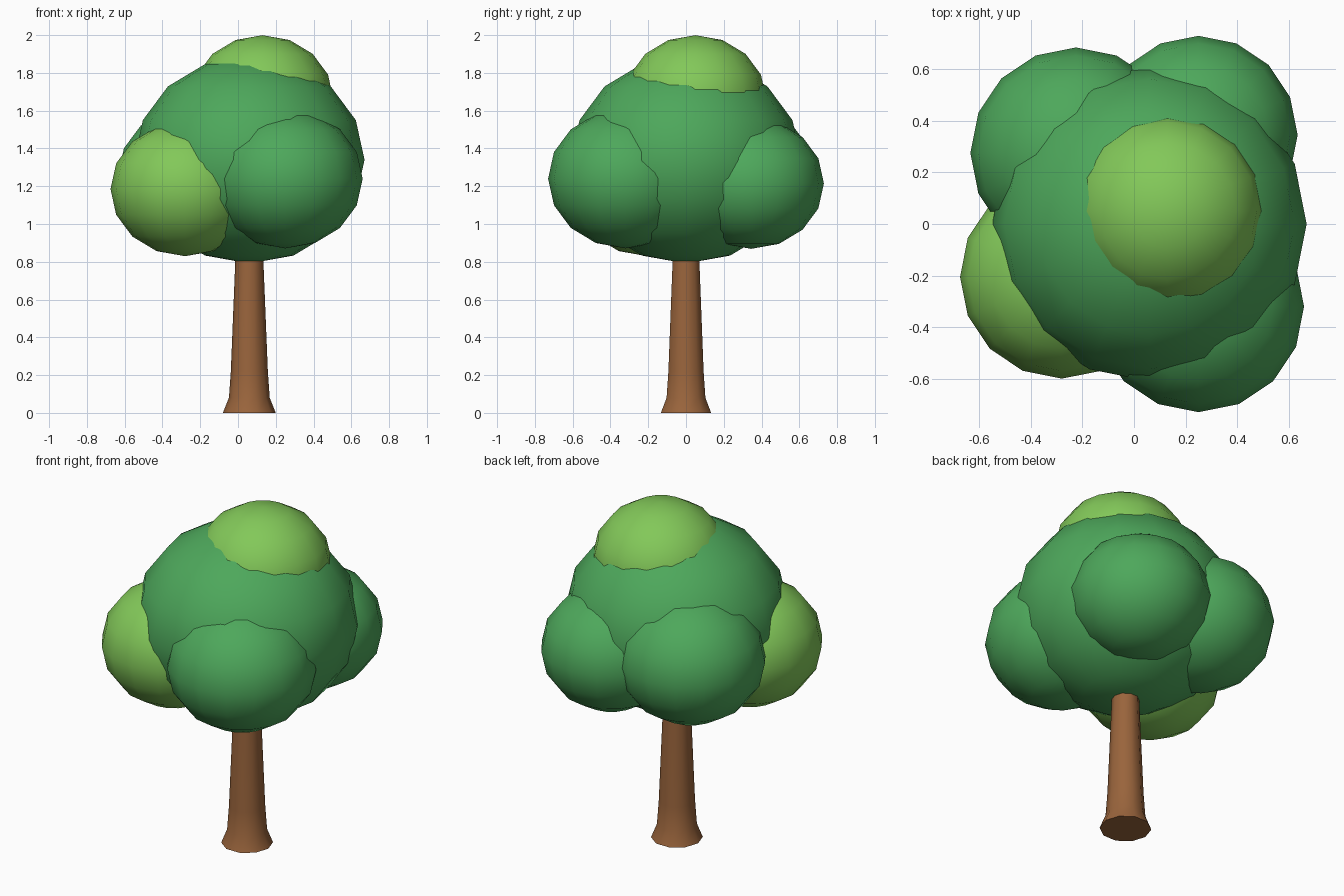
import bpy
import bmesh
import math

if "Cube" in bpy.data.objects:
    bpy.data.objects.remove(bpy.data.objects["Cube"])


def material(name, rgb):
    m = bpy.data.materials.new(name)
    m.diffuse_color = (*rgb, 1.0)
    m.use_nodes = True
    m.node_tree.nodes["Principled BSDF"].inputs["Base Color"].default_value = m.diffuse_color
    return m


DARK_GREEN = material("dark_green", (0.075, 0.39, 0.105))
LIGHT_GREEN = material("light_green", (0.225, 0.58, 0.10))
BROWN = material("brown", (0.32, 0.128, 0.045))


def finish(name, bm, mat, location, angle):
    bmesh.ops.recalc_face_normals(bm, faces=bm.faces)
    mesh = bpy.data.meshes.new(name)
    bm.to_mesh(mesh)
    bm.free()
    mesh.materials.append(mat)
    ob = bpy.data.objects.new(name, mesh)
    ob.location = location
    bpy.context.collection.objects.link(ob)
    bpy.ops.object.select_all(action='DESELECT')
    ob.select_set(True)
    bpy.context.view_layer.objects.active = ob
    bpy.ops.object.shade_smooth_by_angle(angle=math.radians(angle))


def leaf_clump(name, center, radius, mat):
    """Slightly flattened low-poly ball of leaves."""
    bm = bmesh.new()
    bmesh.ops.create_uvsphere(bm, u_segments=16, v_segments=8, radius=radius)
    bmesh.ops.scale(bm, vec=(1, 1, 0.9), verts=bm.verts)
    finish(name, bm, mat, center, 60)


def lathe(name, profile, sides, center, mat):
    """Closed turned shape from (radius, height) pairs."""
    bm = bmesh.new()
    rings = []
    for r, z in profile:
        rings.append([bm.verts.new((r * math.cos(2 * math.pi * i / sides),
                                    r * math.sin(2 * math.pi * i / sides), z))
                      for i in range(sides)])
    for a, b in zip(rings, rings[1:]):
        for i in range(sides):
            j = (i + 1) % sides
            bm.faces.new((a[i], a[j], b[j], b[i]))
    bm.faces.new(rings[0][::-1])
    bm.faces.new(rings[-1])
    finish(name, bm, mat, center, 50)


# Trunk with flared foot
lathe("trunk", [(0.14, 0), (0.108, 0.08), (0.098, 0.22), (0.075, 0.79), (0.068, 1.0)],
      10, (0.06, 0, 0), BROWN)

# Foliage
leaf_clump("main_crown", (0.06, 0, 1.34), 0.61, DARK_GREEN)
leaf_clump("top_clump", (0.13, 0.05, 1.662), 0.375, LIGHT_GREEN)
leaf_clump("front_right_clump", (0.25, -0.32, 1.24), 0.41, DARK_GREEN)
leaf_clump("front_left_clump", (-0.28, -0.205, 1.185), 0.395, LIGHT_GREEN)
leaf_clump("back_left_clump", (-0.225, 0.275, 1.26), 0.41, DARK_GREEN)
leaf_clump("back_right_clump", (0.25, 0.345, 1.215), 0.385, DARK_GREEN)
